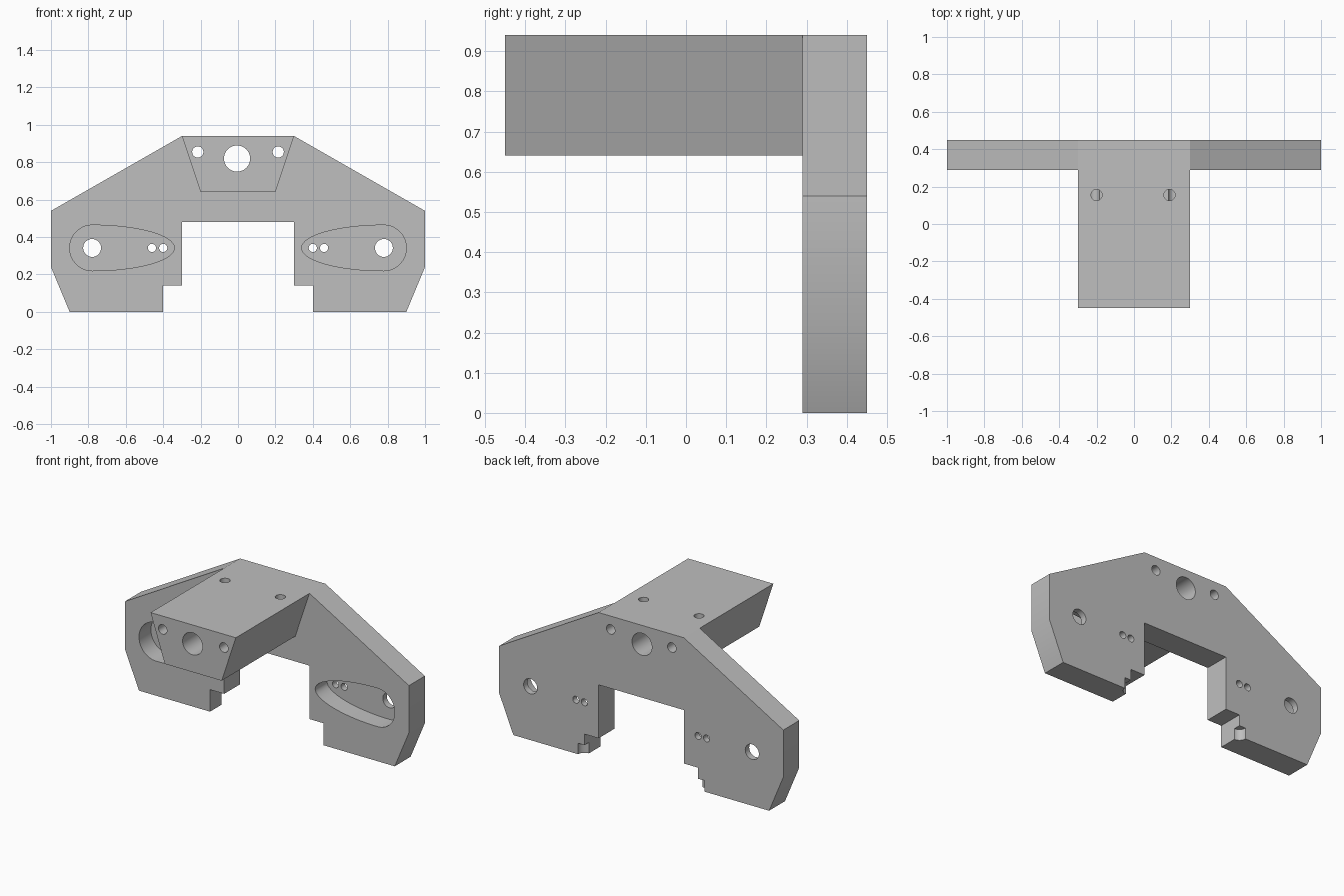
import bpy
import bmesh
from math import sin, cos, pi, radians
from mathutils import Vector

cube = bpy.data.objects.get("Cube")
if cube:
    bpy.data.objects.remove(cube, do_unlink=True)

grey = bpy.data.materials.new("plain_grey")
grey.use_nodes = True
colour = (0.52, 0.52, 0.52, 1)
grey.diffuse_color = colour
grey.node_tree.nodes["Principled BSDF"].inputs["Base Color"].default_value = colour

BACK, FACE, NOSE = 0.45, 0.29, -0.45


def prism(name, profile, lo, hi, axis="Y"):
    """Extrude a closed profile: (x, z) along Y, or (x, y) along Z."""
    bm = bmesh.new()
    place = (lambda a, b: (a, lo, b)) if axis == "Y" else (lambda a, b: (a, b, lo))
    step = Vector((0, hi - lo, 0)) if axis == "Y" else Vector((0, 0, hi - lo))
    face = bm.faces.new([bm.verts.new(place(a, b)) for a, b in profile])
    ext = bmesh.ops.extrude_face_region(bm, geom=[face], use_keep_orig=True)
    moved = [v for v in ext["geom"] if isinstance(v, bmesh.types.BMVert)]
    bmesh.ops.translate(bm, verts=moved, vec=step)
    bmesh.ops.recalc_face_normals(bm, faces=bm.faces)
    mesh = bpy.data.meshes.new(name)
    bm.to_mesh(mesh)
    bm.free()
    mesh.materials.append(grey)
    obj = bpy.data.objects.new(name, mesh)
    bpy.context.collection.objects.link(obj)
    return obj


def circle(x, y, r, n=32):
    return [(x + r * cos(2 * pi * i / n), y + r * sin(2 * pi * i / n)) for i in range(n)]


def combine(target, tool, operation):
    """Apply a boolean and discard the tool."""
    tool.hide_render = True
    mod = target.modifiers.new("shape", "BOOLEAN")
    mod.operation = operation
    mod.solver = "EXACT"
    mod.object = tool
    bpy.context.view_layer.objects.active = target
    bpy.ops.object.modifier_apply(modifier=mod.name)
    bpy.data.objects.remove(tool, do_unlink=True)


# Arched back plate, outlined on one side and mirrored
half = [(0.3, 0.48), (0.3, 0.14), (0.4, 0.14), (0.4, 0), (0.9, 0),
        (1, 0.24), (1, 0.54), (0.3, 0.94)]
outline = half + [(-x, z) for x, z in reversed(half)]
bracket = prism("bracket", outline, FACE, BACK)

# Tapered arm reaching forward
arm = prism("arm", [(-0.3, 0.94), (0.3, 0.94), (0.2, 0.64), (-0.2, 0.64)], NOSE, FACE + 0.08)
combine(bracket, arm, "UNION")

# Egg-shaped pockets: round at the outer end, long ellipse at the inner end
egg = []
for i in range(64):
    t = 2 * pi * i / 64
    reach = 0.12 if cos(t) > 0 else 0.44
    egg.append((0.78 + reach * cos(t), 0.342 + 0.122 * sin(t)))

cutters = [prism("bore_cutter", circle(-0.005, 0.82, 0.07, 48), -1, 1)]
for side in (-1, 1):
    cutters.append(prism("pocket_cutter", [(side * x, z) for x, z in egg], 0.2, FACE + 0.12))
    # Holes running front to back
    for x, z, r in [(0.215, 0.855, 0.03), (0.78, 0.342, 0.048),
                    (0.4, 0.342, 0.022), (0.46, 0.342, 0.022)]:
        # Pocket holes start behind the arm, arm holes run its full length
        cutters.append(prism("hole_cutter", circle(side * x, z, r), -1, 1))
    # Blind holes in the top of the arm
    cutters.append(prism("top_hole_cutter", circle(side * 0.195 - 0.005, 0.155, 0.03),
                         0.85, 1, "Z"))
    # Round relief at the lower back corner of each foot
    cutters.append(prism("relief_cutter", circle(side * 0.4, BACK, 0.045), -0.1, 0.07, "Z"))

for cutter in cutters:
    combine(bracket, cutter, "DIFFERENCE")

bpy.ops.object.select_all(action="DESELECT")
bracket.select_set(True)
bpy.context.view_layer.objects.active = bracket
bpy.ops.object.shade_smooth_by_angle(angle=radians(25))
